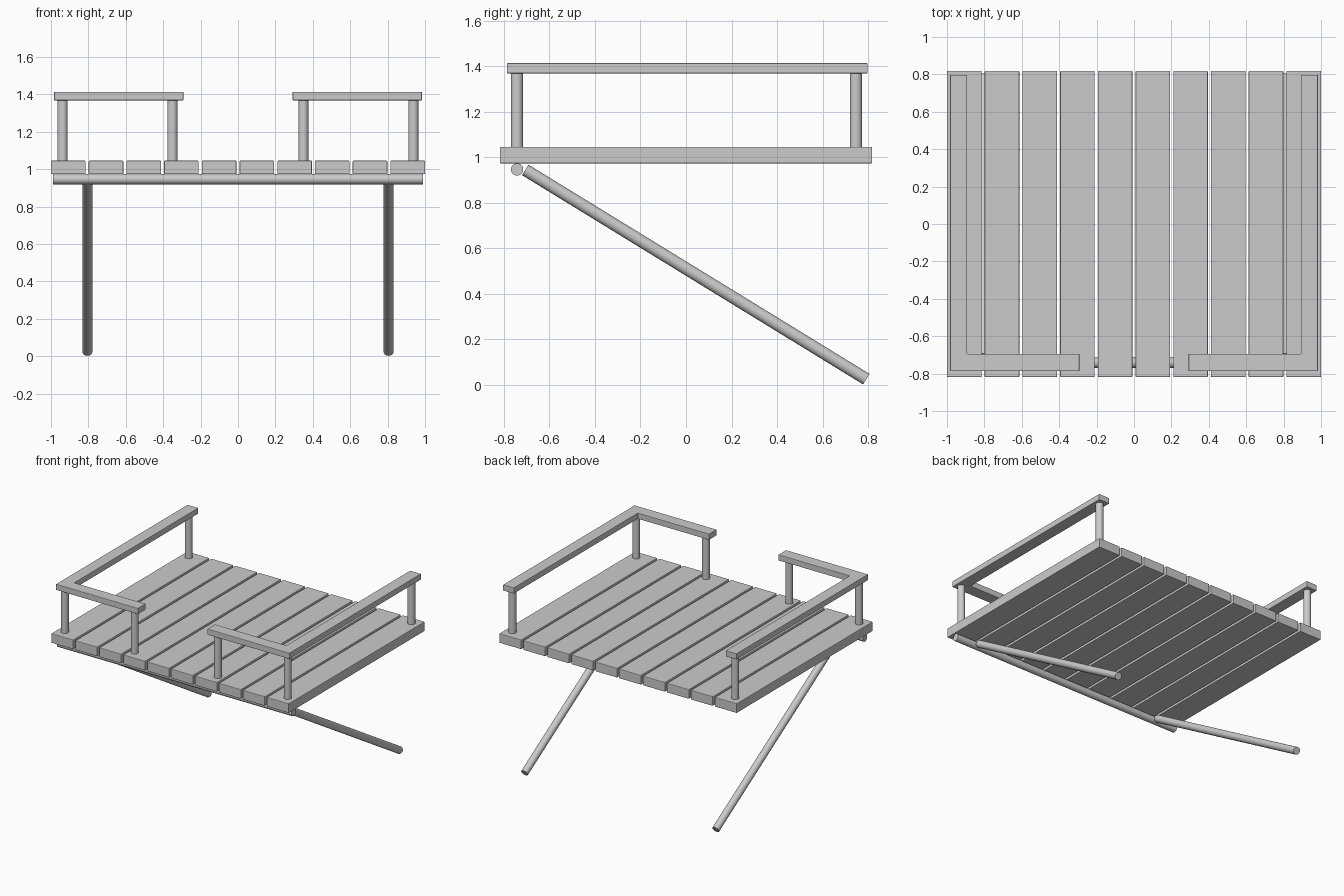
import bpy, bmesh, math
from mathutils import Vector

if "Cube" in bpy.data.objects:
    bpy.data.objects.remove(bpy.data.objects["Cube"])


def finish(bm, name, bevel=0.0):
    bmesh.ops.recalc_face_normals(bm, faces=bm.faces)
    me = bpy.data.meshes.new(name)
    bm.to_mesh(me)
    bm.free()
    ob = bpy.data.objects.new(name, me)
    bpy.context.collection.objects.link(ob)
    if bevel:
        mod = ob.modifiers.new("soft_edges", 'BEVEL')
        mod.width = bevel
        mod.segments = 2
    return ob


def prism(name, outline, z0, z1, bevel=0.004):
    """Extrude a flat outline from z0 up to z1."""
    bm = bmesh.new()
    face = bm.faces.new([bm.verts.new((x, y, z0)) for x, y in outline])
    ext = bmesh.ops.extrude_face_region(bm, geom=[face])
    top = [v for v in ext["geom"] if isinstance(v, bmesh.types.BMVert)]
    bmesh.ops.translate(bm, verts=top, vec=(0, 0, z1 - z0))
    return finish(bm, name, bevel)


def rod(name, a, b, r=0.027):
    """Round bar between two points."""
    a, b = Vector(a), Vector(b)
    bpy.ops.mesh.primitive_cylinder_add(vertices=32, radius=r, depth=(b - a).length,
                                        location=(a + b) / 2)
    ob = bpy.context.object
    ob.name = name
    ob.rotation_euler = (b - a).to_track_quat('Z', 'Y').to_euler()
    bpy.ops.object.shade_smooth_by_angle(angle=math.radians(35))
    return ob


DECK_BOTTOM, DECK_TOP = 0.973, 1.045
RAIL_BOTTOM, RAIL_TOP = 1.368, 1.413

# Deck planks
W, HALF = 0.185, 0.818
pitch = (2.0 - W) / 9
for i in range(10):
    x0 = -1 + i * pitch
    prism(f"deck_plank_{i + 1}",
          [(x0, -HALF), (x0 + W, -HALF), (x0 + W, HALF), (x0, HALF)],
          DECK_BOTTOM, DECK_TOP)

# Cross beam under the front edge
rod("cross_beam", (-0.988, -0.742, 0.946), (0.988, -0.742, 0.946))

for side, s in (("left", -1), ("right", 1)):
    # Slanted support leg
    rod(f"{side}_leg", (s * 0.805, -0.706, 0.944), (s * 0.805, 0.792, 0.025))
    # Railing posts
    for part, x, y in (("back", 0.938, 0.747), ("corner", 0.938, -0.742),
                       ("inner", 0.35, -0.742)):
        rod(f"{side}_{part}_post", (s * x, y, DECK_TOP - 0.005), (s * x, y, RAIL_BOTTOM + 0.005))
    # L-shaped handrail
    prism(f"{side}_handrail",
          [(s * x, y) for x, y in ((0.292, -0.786), (0.983, -0.786), (0.983, 0.797),
                                   (0.892, 0.797), (0.892, -0.694), (0.292, -0.694))],
          RAIL_BOTTOM, RAIL_TOP, 0.003)
